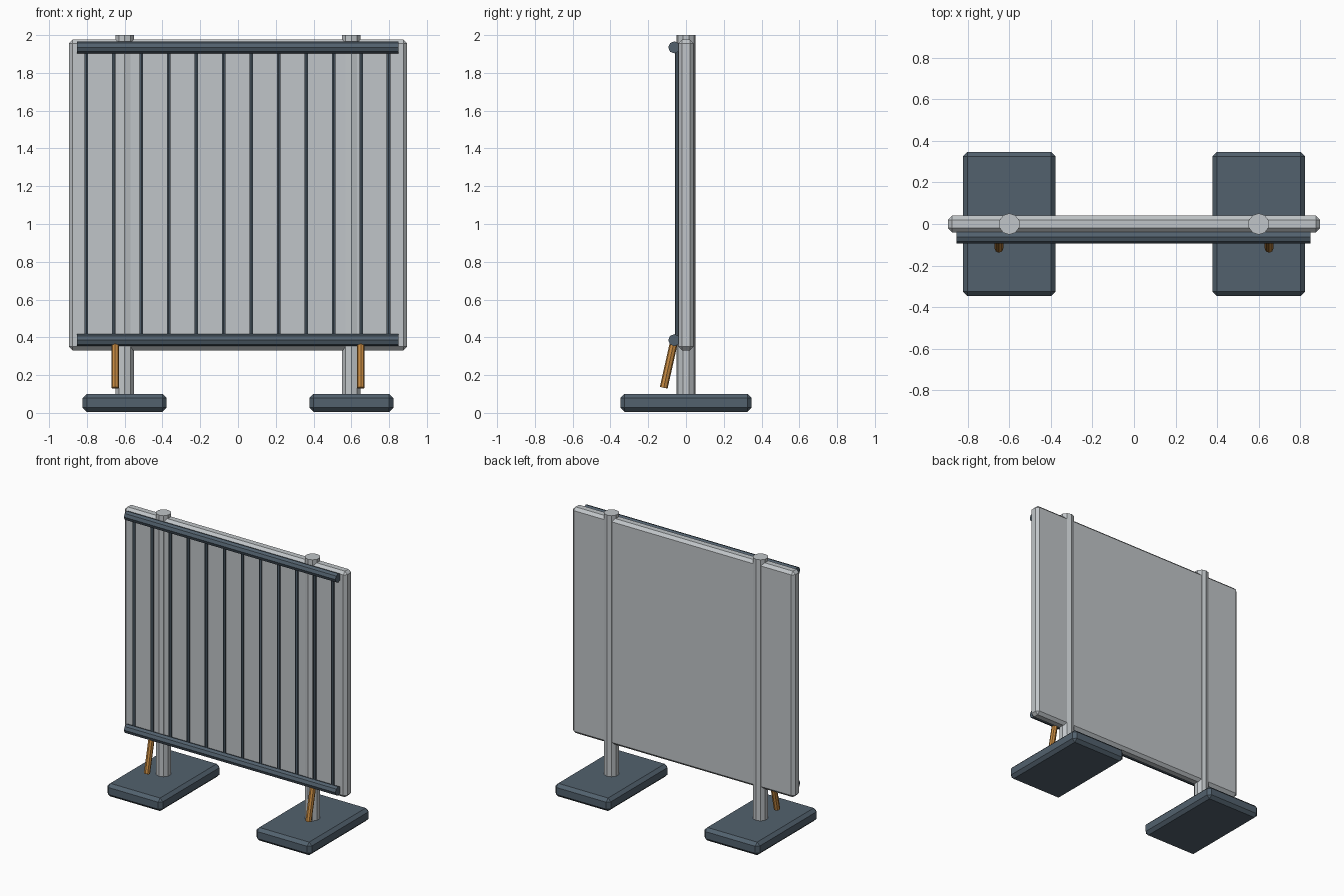
import bpy
from mathutils import Vector

cube = bpy.data.objects.get("Cube")
if cube:
    bpy.data.objects.remove(cube, do_unlink=True)


def material(name, rgb):
    mat = bpy.data.materials.new(name)
    mat.use_nodes = True
    color = (*rgb, 1.0)
    mat.diffuse_color = color
    mat.node_tree.nodes["Principled BSDF"].inputs["Base Color"].default_value = color
    return mat


grey = material("light grey", (0.53, 0.56, 0.58))
slate = material("slate blue", (0.085, 0.12, 0.155))
orange = material("amber", (0.58, 0.26, 0.055))


def block(name, center, size, bevel, mat):
    bpy.ops.mesh.primitive_cube_add(size=1, location=center)
    obj = bpy.context.object
    obj.name = name
    obj.scale = size
    bpy.ops.object.transform_apply(location=False, rotation=False, scale=True)
    mod = obj.modifiers.new("chamfer", "BEVEL")
    mod.width = bevel
    mod.segments = 1
    obj.data.materials.append(mat)
    return obj


def rod(name, start, end, radius, sides, mat):
    a, b = Vector(start), Vector(end)
    bpy.ops.mesh.primitive_cylinder_add(
        vertices=sides, radius=radius, depth=(b - a).length, location=(a + b) / 2)
    obj = bpy.context.object
    obj.name = name
    obj.rotation_euler = Vector((0, 0, 1)).rotation_difference(b - a).to_euler()
    obj.data.materials.append(mat)
    return obj


# Main board
block("panel", (0, 0, 1.153), (1.79, 0.08, 1.645), 0.02, grey)

# Feet, posts and slanted pegs on both sides
for side, s in (("left", 1), ("right", -1)):
    block(f"{side}_foot", (s * 0.6, 0, 0.053), (0.445, 0.695, 0.095), 0.022, slate)
    rod(f"{side}_post", (s * 0.6, 0, 0.08), (s * 0.6, 0, 2.0), 0.051, 10, grey)
    rod(f"{side}_peg", (s * 0.65, -0.118, 0.133), (s * 0.65, -0.066, 0.365), 0.021, 8, orange)

# Horizontal rails on the front
for label, z in (("top", 1.935), ("bottom", 0.385)):
    rod(f"{label}_rail", (-0.853, -0.062, z), (0.85, -0.062, z), 0.032, 8, slate)

# Vertical bars between the rails
BARS = 12
for i in range(BARS):
    x = -0.803 + 1.6 * i / (BARS - 1)
    rod(f"bar_{i + 1}", (x, -0.048, 0.385), (x, -0.048, 1.935), 0.011, 6, slate)
